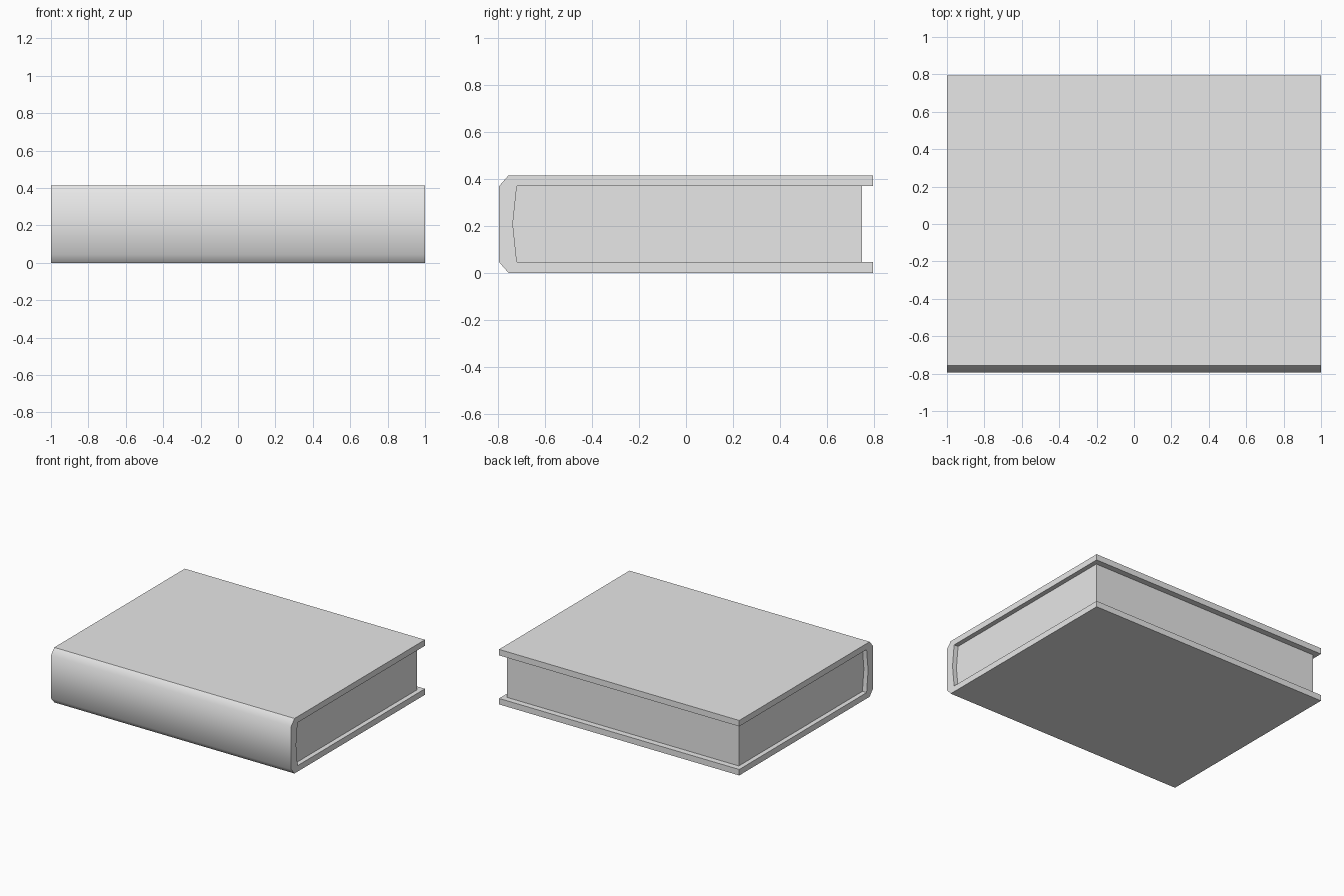
import bpy
import bmesh
from math import radians

cube = bpy.data.objects.get("Cube")
if cube:
    bpy.data.objects.remove(cube, do_unlink=True)

# Main dimensions
HALF_LENGTH = 1.0
HALF_DEPTH = 0.795
HEIGHT = 0.414
BOARD = 0.045           # cover thickness
CHAMFER = 0.039         # depth of the spine chamfer
INSET = 0.035           # how far the pages sit in from the cover ends
PAGE_EDGE = HALF_DEPTH - 0.045
TOP = HEIGHT - BOARD

grey = bpy.data.materials.new("light grey")
grey.use_nodes = True
colour = (0.8, 0.8, 0.8, 1)
grey.diffuse_color = colour
grey.node_tree.nodes["Principled BSDF"].inputs["Base Color"].default_value = colour


def extrude_profile(name, profile, half_width):
    """Extrude a closed (y, z) profile symmetrically along x."""
    bm = bmesh.new()
    face = bm.faces.new([bm.verts.new((-half_width, y, z)) for y, z in profile])
    result = bmesh.ops.extrude_face_region(bm, geom=[face], use_keep_orig=True)
    moved = [v for v in result["geom"] if isinstance(v, bmesh.types.BMVert)]
    bmesh.ops.translate(bm, verts=moved, vec=(2 * half_width, 0, 0))
    bmesh.ops.recalc_face_normals(bm, faces=bm.faces)
    mesh = bpy.data.meshes.new(name)
    bm.to_mesh(mesh)
    bm.free()
    mesh.materials.append(grey)
    obj = bpy.data.objects.new(name, mesh)
    bpy.context.collection.objects.link(obj)
    bpy.ops.object.select_all(action="DESELECT")
    obj.select_set(True)
    bpy.context.view_layer.objects.active = obj
    bpy.ops.object.shade_smooth_by_angle(angle=radians(45))
    return obj


# Slightly bowed joint shared by the spine and the page block
joint = [(-0.72, BOARD), (-0.737, HEIGHT / 2), (-0.72, TOP)]

# Cover: both boards and the chamfered spine in one wrap
outside = [
    (HALF_DEPTH, HEIGHT),
    (-HALF_DEPTH + CHAMFER, HEIGHT),
    (-HALF_DEPTH, TOP),
    (-HALF_DEPTH, BOARD),
    (-HALF_DEPTH + CHAMFER, 0),
    (HALF_DEPTH, 0),
]
inside = [(HALF_DEPTH, BOARD)] + joint + [(HALF_DEPTH, TOP)]
extrude_profile("book_cover", outside + inside, HALF_LENGTH)

# Page block
pages = joint + [(PAGE_EDGE, TOP), (PAGE_EDGE, BOARD)]
extrude_profile("page_block", pages, HALF_LENGTH - INSET)
